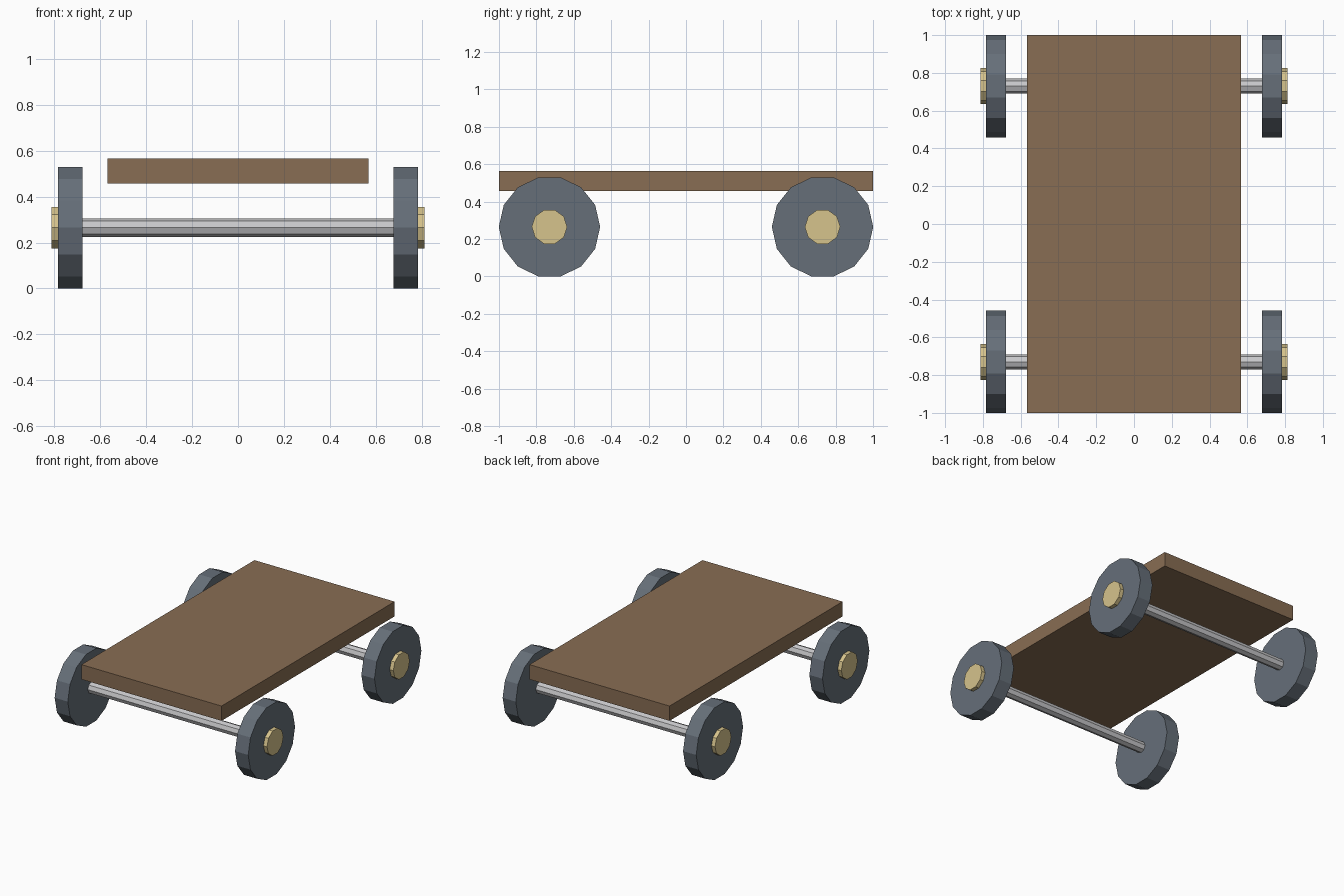
import bpy
import math

if "Cube" in bpy.data.objects:
    bpy.data.objects.remove(bpy.data.objects["Cube"])


def material(name, rgb):
    """Flat colour from 0-255 sRGB values."""
    m = bpy.data.materials.new(name)
    lin = [((c / 255 + 0.055) / 1.055) ** 2.4 for c in rgb]
    m.diffuse_color = (*lin, 1)
    m.use_nodes = True
    m.node_tree.nodes["Principled BSDF"].inputs["Base Color"].default_value = m.diffuse_color
    return m


WOOD = material("brown wood", (136, 109, 83))
TYRE = material("slate grey", (102, 111, 121))
STEEL = material("light steel", (200, 200, 202))
BRASS = material("pale brass", (214, 195, 140))

AXLE_Y, AXLE_Z = 0.73, 0.265


def cylinder_x(name, x0, x1, y, radius, sides, mat):
    """Low-poly cylinder along x, with a corner pointing along y."""
    bpy.ops.mesh.primitive_cylinder_add(
        vertices=sides, radius=radius, depth=abs(x1 - x0),
        location=((x0 + x1) / 2, y, AXLE_Z), rotation=(0, math.pi / 2, 0))
    ob = bpy.context.object
    ob.name = name
    ob.data.materials.append(mat)


# Deck board
bpy.ops.mesh.primitive_cube_add(size=1, location=(0, 0, 0.511))
deck = bpy.context.object
deck.name = "deck"
deck.scale = (1.134, 2.0, 0.108)
deck.data.materials.append(WOOD)

# Axles, wheels and hub caps
for end, y in (("front", -AXLE_Y), ("back", AXLE_Y)):
    cylinder_x(end + "_axle", -0.69, 0.69, y, 0.04, 8, STEEL)
    for side, s in (("left", -1), ("right", 1)):
        cylinder_x(f"{end}_{side}_wheel", s * 0.677, s * 0.783, y, 0.271, 14, TYRE)
        cylinder_x(f"{end}_{side}_hub_cap", s * 0.775, s * 0.812, y, 0.095, 10, BRASS)
